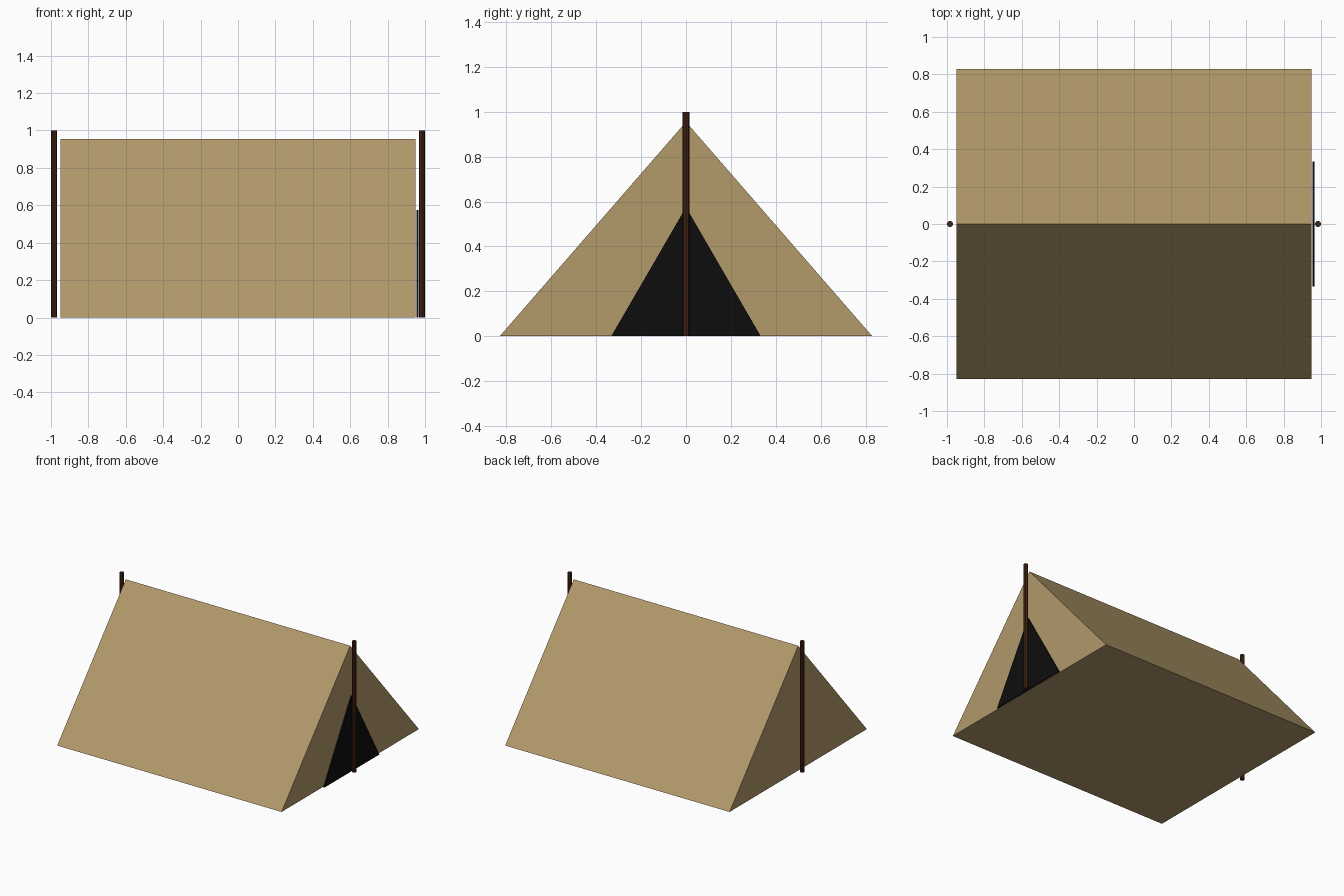
import bpy, math

if "Cube" in bpy.data.objects:
    bpy.data.objects.remove(bpy.data.objects["Cube"])


def material(name, color):
    m = bpy.data.materials.new(name)
    m.diffuse_color = (*color, 1.0)
    m.use_nodes = True
    m.node_tree.nodes["Principled BSDF"].inputs["Base Color"].default_value = m.diffuse_color
    return m


canvas = material("tan canvas", (0.445, 0.319, 0.144))
wood = material("dark brown wood", (0.054, 0.017, 0.006))
dark = material("black opening", (0.004, 0.004, 0.004))


def triangular_prism(name, x0, x1, half_width, height, mat):
    """Triangle standing on the ground, extruded along x."""
    profile = [(-half_width, 0), (half_width, 0), (0, height)]
    verts = [(x, y, z) for x in (x0, x1) for y, z in profile]
    faces = [(2, 1, 0), (3, 4, 5)]
    faces += [(i, (i + 1) % 3, (i + 1) % 3 + 3, i + 3) for i in range(3)]
    mesh = bpy.data.meshes.new(name)
    mesh.from_pydata(verts, [], faces)
    mesh.materials.append(mat)
    obj = bpy.data.objects.new(name, mesh)
    bpy.context.collection.objects.link(obj)
    return obj


# Tent body, closed at both ends and below
triangular_prism("tent_body", -0.95, 0.95, 0.83, 0.955, canvas)

# Thin door plate on the right end
triangular_prism("door_opening", 0.955, 0.9645, 0.333, 0.575, dark)

# One upright pole just outside each end
for name, side in (("left_pole", -1), ("right_pole", 1)):
    bpy.ops.mesh.primitive_cylinder_add(
        vertices=8, radius=0.0167, depth=1.0,
        location=(side * 0.9835, 0, 0.5))
    pole = bpy.context.object
    pole.name = name
    pole.data.materials.append(wood)
